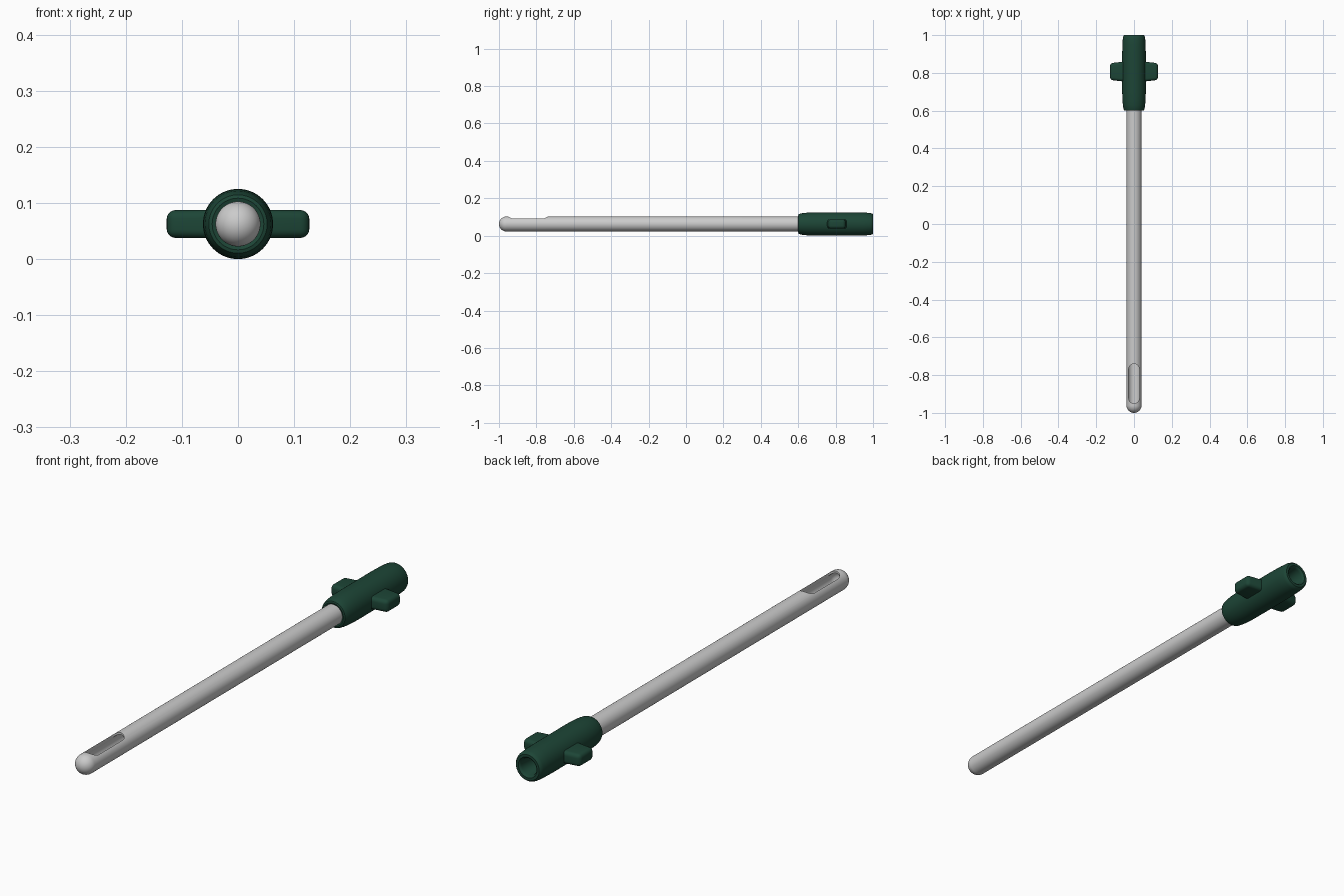
import bpy, bmesh
from math import sin, cos, pi, radians

if "Cube" in bpy.data.objects:
    bpy.data.objects.remove(bpy.data.objects["Cube"])

ZC = 0.0625   # height of the long axis
SEG = 64

green = bpy.data.materials.new("dark_green")
green.diffuse_color = (0.012, 0.06, 0.037, 1)
green.use_nodes = True
green.node_tree.nodes["Principled BSDF"].inputs["Base Color"].default_value = green.diffuse_color


def make_object(name, bm, mat=None):
    bmesh.ops.recalc_face_normals(bm, faces=bm.faces)
    me = bpy.data.meshes.new(name)
    bm.to_mesh(me)
    bm.free()
    ob = bpy.data.objects.new(name, me)
    bpy.context.collection.objects.link(ob)
    if mat:
        me.materials.append(mat)
    return ob


def lathe(name, profile, closed, mat=None):
    """Spin (radius, y) points about the long axis."""
    bm = bmesh.new()
    vs = [bm.verts.new((r, y, ZC)) for r, y in profile]
    edges = [bm.edges.new(p) for p in zip(vs, vs[1:])]
    if closed:
        edges.append(bm.edges.new((vs[-1], vs[0])))
    bmesh.ops.spin(bm, geom=vs + edges, cent=(0, 0, ZC), axis=(0, 1, 0),
                   angle=2 * pi, steps=SEG, use_duplicate=False)
    bmesh.ops.remove_doubles(bm, verts=bm.verts, dist=1e-5)
    return make_object(name, bm, mat)


def finish(ob, angle=35):
    """Apply modifiers, then smooth."""
    bpy.ops.object.select_all(action='DESELECT')
    ob.select_set(True)
    bpy.context.view_layer.objects.active = ob
    for m in list(ob.modifiers):
        bpy.ops.object.modifier_apply(modifier=m.name)
    bpy.ops.object.shade_smooth_by_angle(angle=radians(angle))


def dome(r, n=12):
    """Quarter arc from the side of the tube to its closed tip."""
    return [(r * cos(pi / 2 * i / n), -0.96 - r * sin(pi / 2 * i / n)) for i in range(n + 1)]


# Hollow tube with a round closed tip
tube = lathe("tube", [(0.032, 0.66), (0.040, 0.66)] + dome(0.040)
             + dome(0.032)[::-1], True)

# Capsule-shaped cutter for the slot near the tip
bm = bmesh.new()
w, y0, y1, n = 0.028, -0.95, -0.74, 16
outline = [(w * cos(pi * i / n), y1 - w + w * sin(pi * i / n)) for i in range(n + 1)]
outline += [(-w * cos(pi * i / n), y0 + w - w * sin(pi * i / n)) for i in range(n + 1)]
face = bm.faces.new([bm.verts.new((x, y, ZC)) for x, y in outline])
ext = bmesh.ops.extrude_face_region(bm, geom=[face])
bmesh.ops.translate(bm, vec=(0, 0, 0.1),
                    verts=[g for g in ext["geom"] if isinstance(g, bmesh.types.BMVert)])
cutter = make_object("slot_cutter", bm)
cutter.hide_render = True
cut = tube.modifiers.new("slot", 'BOOLEAN')
cut.operation = 'DIFFERENCE'
cut.solver = 'EXACT'
cut.object = cutter
finish(tube)
bpy.data.objects.remove(cutter)

# Grip with tapered ends and a flared rear socket
grip = lathe("grip", [
    (0.040, 0.602), (0.046, 0.600), (0.052, 0.602), (0.0555, 0.610),
    (0.059, 0.630), (0.0615, 0.660), (0.0625, 0.700), (0.0625, 0.900),
    (0.0615, 0.950), (0.059, 0.985), (0.056, 0.995), (0.051, 1.000),
    (0.041, 1.000), (0.037, 0.997), (0.034, 0.990), (0.027, 0.880),
    (0.027, 0.660), (0.040, 0.660)], True, green)
finish(grip)

# Pair of side wings, narrowing toward the tips
bm = bmesh.new()
bmesh.ops.create_cube(bm, size=1)
for v in bm.verts:
    tip = v.co.x > 0
    v.co = (0.127 if tip else 0.045,
            0.807 + v.co.y * (0.088 if tip else 0.108),
            ZC + v.co.z * (0.049 if tip else 0.051))
rim = [e for e in bm.edges if any(v.co.x > 0.1 for v in e.verts)]
bmesh.ops.bevel(bm, geom=rim, offset=0.015, segments=5, profile=0.5, affect='EDGES')
wings = make_object("wings", bm, green)
wings.modifiers.new("mirror", 'MIRROR').use_axis[0] = True
finish(wings)
